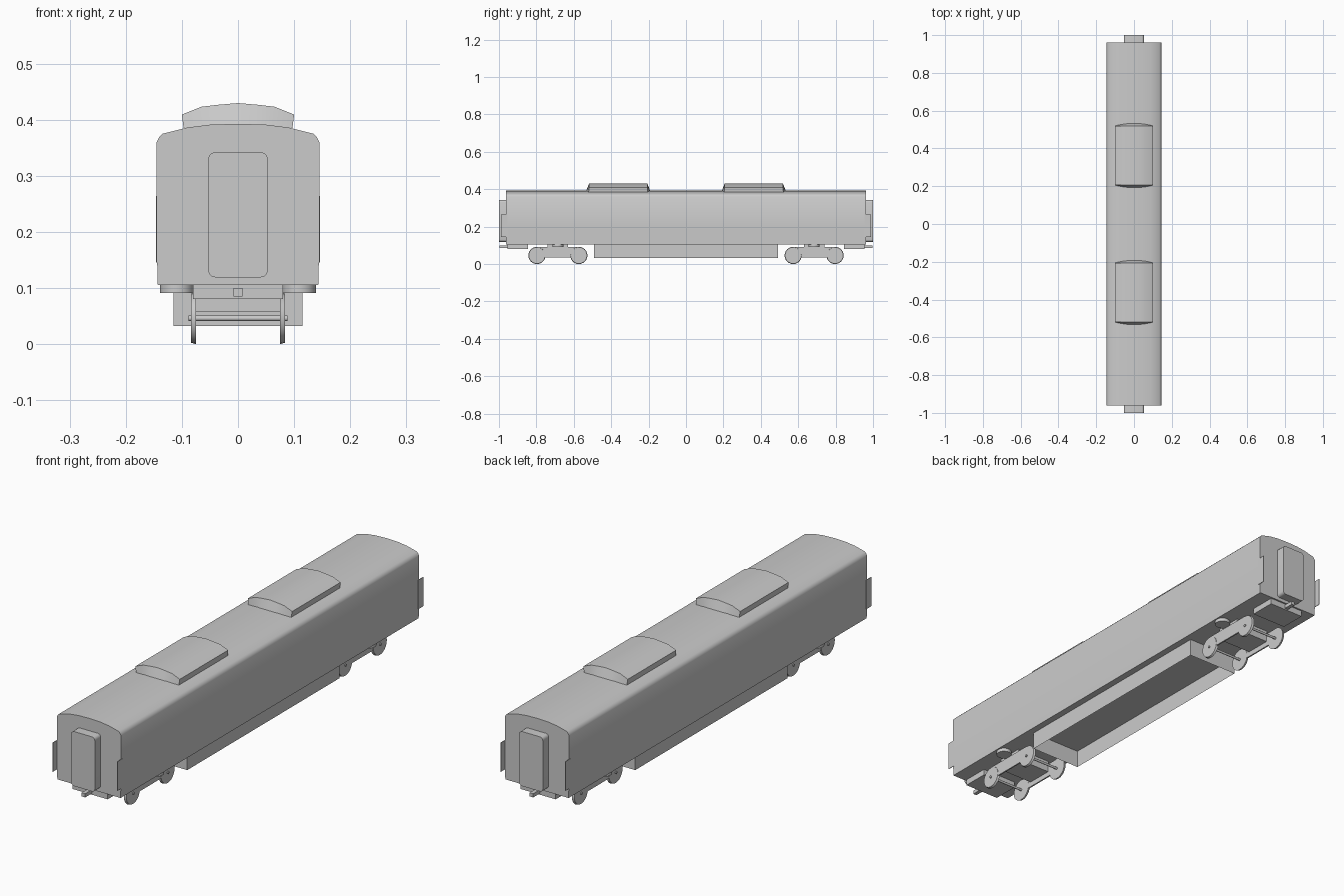
import bpy, bmesh, math
from mathutils import Matrix, Vector

if "Cube" in bpy.data.objects:
    bpy.data.objects.remove(bpy.data.objects["Cube"])


def finish(name, bm, smooth=None):
    bmesh.ops.recalc_face_normals(bm, faces=bm.faces)
    me = bpy.data.meshes.new(name)
    bm.to_mesh(me)
    bm.free()
    ob = bpy.data.objects.new(name, me)
    bpy.context.collection.objects.link(ob)
    if smooth:
        bpy.ops.object.select_all(action='DESELECT')
        ob.select_set(True)
        bpy.context.view_layer.objects.active = ob
        bpy.ops.object.shade_smooth_by_angle(angle=math.radians(smooth))
    return ob


def box(name, x0, x1, y0, y1, z0, z1):
    bm = bmesh.new()
    bmesh.ops.create_cube(bm, size=1)
    for v in bm.verts:
        v.co = Vector(((x0 + x1) / 2 + v.co.x * (x1 - x0),
                       (y0 + y1) / 2 + v.co.y * (y1 - y0),
                       (z0 + z1) / 2 + v.co.z * (z1 - z0)))
    return finish(name, bm)


def cylinder(name, loc, r1, r2, depth, axis='Z', sides=24, smooth=40):
    bm = bmesh.new()
    rot = Matrix.Rotation(math.pi / 2, 4, 'Y') if axis == 'X' else Matrix()
    bmesh.ops.create_cone(bm, cap_ends=True, segments=sides, radius1=r1, radius2=r2,
                          depth=depth, matrix=Matrix.Translation(loc) @ rot)
    return finish(name, bm, smooth)


def loft(name, ring_a, ring_b, smooth=None):
    bm = bmesh.new()
    a = [bm.verts.new(p) for p in ring_a]
    b = [bm.verts.new(p) for p in ring_b]
    n = len(a)
    for i in range(n):
        j = (i + 1) % n
        bm.faces.new((a[i], a[j], b[j], b[i]))
    bm.faces.new(a)
    bm.faces.new(b)
    return finish(name, bm, smooth)


def extrude_y(name, profile, y0, y1, smooth=None):
    return loft(name, [(x, y0, z) for x, z in profile],
                [(x, y1, z) for x, z in profile], smooth)


def mirrored(half):
    return half + [(-x, z) for x, z in reversed(half) if x > 0]


# Coach body with curved roof
body = mirrored([(0.143, 0.105), (0.1455, 0.2), (0.145, 0.36), (0.141, 0.368), (0.134, 0.375),
                 (0.09, 0.386), (0.05, 0.391), (0, 0.3925)])
extrude_y("coach_body", body, -0.962, 0.962, 35)

# Roof units: arched pods with sloping ends
for s in (-1, 1):
    arch = [(0.1, 0.409), (0.065, 0.423), (0.035, 0.4265), (0, 0.4295),
            (-0.035, 0.4265), (-0.065, 0.423), (-0.1, 0.409)]
    yc = 0.3625 * s
    bm = bmesh.new()
    ends = []
    for e in (-1, 1):
        top = [bm.verts.new((x, yc + e * 0.156, z)) for x, z in arch]
        low = [bm.verts.new((x * 0.97, yc + e * (0.171 - 1.3 * x * x), 0.391 - 0.6 * x * x))
               for x, z in arch]
        for i in range(len(arch) - 1):
            bm.faces.new((top[i], top[i + 1], low[i + 1], low[i]))
        ends.append((top, low))
    (ta, la), (tb, lb) = ends
    for i in range(len(arch) - 1):
        bm.faces.new((ta[i], ta[i + 1], tb[i + 1], tb[i]))
    for i in (0, -1):
        bm.faces.new((ta[i], tb[i], lb[i], la[i]))
    finish("roof_unit", bm, 25)

# Underfloor skirt: four walls, open underneath
bm = bmesh.new()
corners = [(-0.115, -0.492), (0.115, -0.492), (0.115, 0.492), (-0.115, 0.492)]
lo = [bm.verts.new((x, y, 0.032)) for x, y in corners]
hi = [bm.verts.new((x, y, 0.106)) for x, y in corners]
for i in range(4):
    j = (i + 1) % 4
    bm.faces.new((lo[i], lo[j], hi[j], hi[i]))
bm.faces.new(hi)
finish("underfloor_skirt", bm)

for s in (-1, 1):
    def span(a, b):
        return (min(a * s, b * s), max(a * s, b * s))

    # Gangway door with rounded corners
    ring = []
    for cx, cz, a0 in ((0.041, 0.33, 0), (-0.041, 0.33, 90), (-0.041, 0.131, 180), (0.041, 0.131, 270)):
        for k in range(4):
            t = math.radians(a0 + k * 30)
            ring.append((cx + 0.012 * math.cos(t), cz + 0.012 * math.sin(t)))
    extrude_y("gangway", ring, *span(0.955, 1.0), 40)

    # Coupler and its mounting box
    box("coupler_mount", -0.08, 0.08, *span(0.845, 0.955), 0.08, 0.107)
    box("coupler", -0.008, 0.008, *span(0.94, 0.998), 0.085, 0.1)

    # Side flaps past the body ends
    for q in (-1, 1):
        xs = sorted((q * 0.1445, q * 0.1465))
        box("end_flap", *xs, *span(0.955, 0.988), 0.145, 0.264)

    # Bogie
    yc = 0.685 * s
    box("bogie_bolster", -0.078, 0.078, yc - 0.055, yc + 0.055, 0.057, 0.107)
    for w in (-0.112, 0.112):
        cylinder("axle", (0, yc + w, 0.046), 0.005, 0.005, 0.176, 'X', 12)
        for q in (-1, 1):
            r_in, r_out = 0.0435, 0.046
            r1, r2 = (r_in, r_out) if q < 0 else (r_out, r_in)
            cylinder("wheel", (q * 0.0795, yc + w, 0.046), r1, r2, 0.009, 'X', 24)
    for q in (-1, 1):
        xs = sorted((q * 0.0765, q * 0.0825))
        box("bogie_side_frame", *xs, yc - 0.11, yc + 0.11, 0.036, 0.092)
        cylinder("air_spring", (q * 0.109, yc, 0.099), 0.03, 0.03, 0.016, 'Z', 20)
